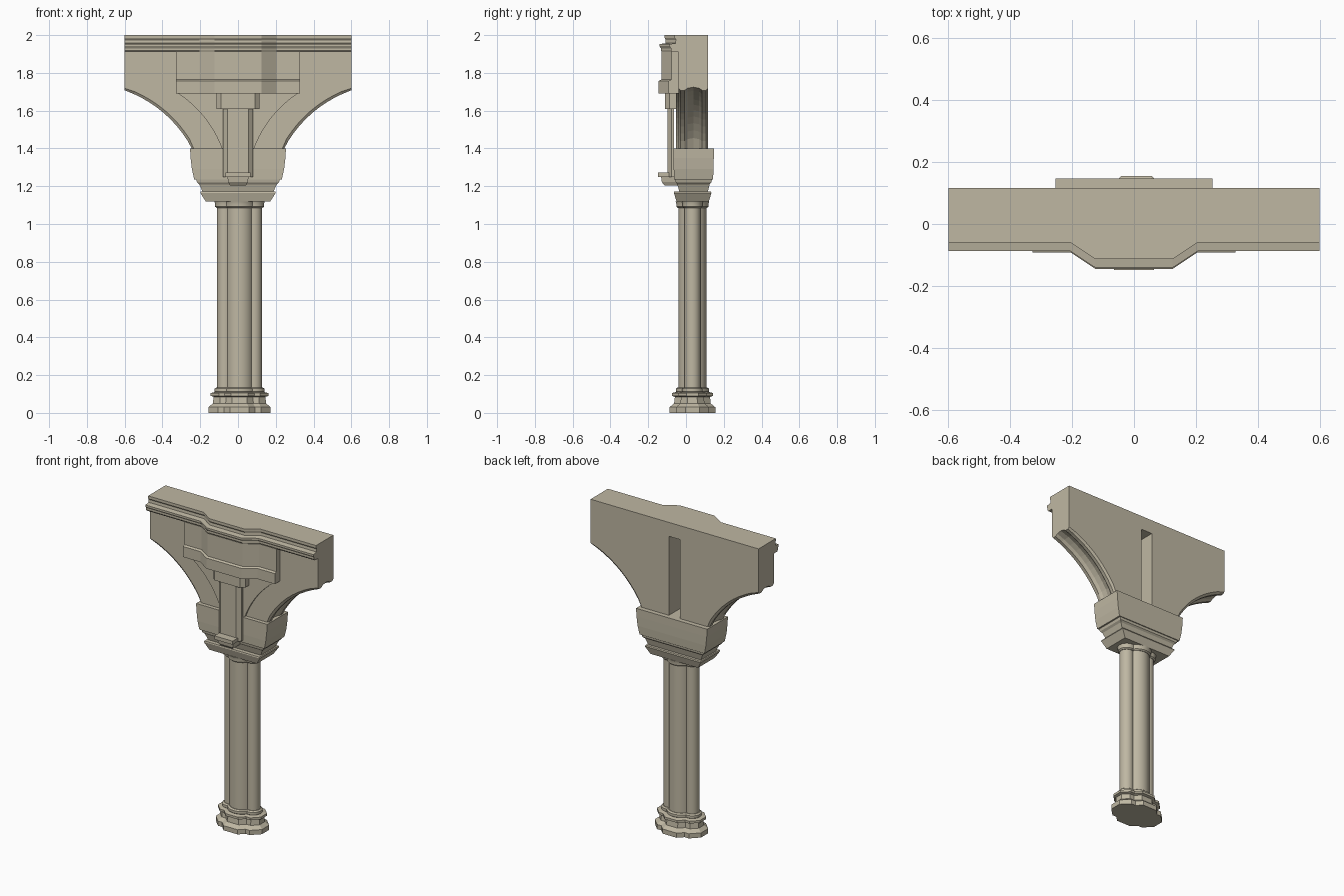
import bpy, bmesh, math
from mathutils import Vector

if "Cube" in bpy.data.objects:
    bpy.data.objects.remove(bpy.data.objects["Cube"])

stone = bpy.data.materials.new("warm stone")
stone.diffuse_color = (0.52, 0.475, 0.365, 1)
stone.use_nodes = True
stone.node_tree.nodes["Principled BSDF"].inputs["Base Color"].default_value = stone.diffuse_color


def loft(name, loops, mirror=False, smooth=False):
    """Skin a stack of equal-length closed loops and cap both ends."""
    bm = bmesh.new()
    rows = [[bm.verts.new(p) for p in lp] for lp in loops]
    n = len(rows[0])
    for a, b in zip(rows, rows[1:]):
        for i in range(n):
            j = (i + 1) % n
            bm.faces.new((a[i], a[j], b[j], b[i]))
    bm.faces.new(rows[0])
    bm.faces.new(rows[-1])
    bmesh.ops.recalc_face_normals(bm, faces=bm.faces[:])
    me = bpy.data.meshes.new(name)
    bm.to_mesh(me)
    bm.free()
    me.materials.append(stone)
    ob = bpy.data.objects.new(name, me)
    bpy.context.collection.objects.link(ob)
    if mirror:
        ob.modifiers.new("mirror", 'MIRROR')
    if smooth:
        bpy.ops.object.select_all(action='DESELECT')
        ob.select_set(True)
        bpy.context.view_layer.objects.active = ob
        bpy.ops.object.shade_smooth_by_angle(angle=math.radians(32))
    return ob


def tiers(name, levels):
    """Stacked rectangles: (z, half width, front y, back y), centred on x = 0."""
    return loft(name, [[(-h, f, z), (h, f, z), (h, b, z), (-h, b, z)]
                       for z, h, f, b in levels])


def lathe(name, x, y, radius, profile, sides, smooth):
    """Profile of (z, offset added to radius)."""
    loops = []
    k = 1 / math.cos(math.pi / sides) if sides < 12 else 1
    for z, o in profile:
        r = (radius + o) * k
        angs = [2 * math.pi * (i + 0.5) / sides for i in range(sides)]
        loops.append([(x + r * math.cos(a), y + r * math.sin(a), z) for a in angs])
    return loft(name, loops, smooth=smooth)


def stepped(name, half, back, levels):
    """Moulding that follows the canted plan of the wall head: (z, projection)."""
    loops = []
    for z, o in levels:
        s, m = -0.06 - o, -0.113 - o
        loops.append([(-half, s, z), (-0.205, s, z), (-0.125, m, z), (0.125, m, z),
                      (0.205, s, z), (half, s, z), (half, back, z), (-half, back, z)])
    return loft(name, loops)


def arc(a, b, sag, shift=0, n=10):
    """Shallow curve in x,z from a to b, bowed and shifted up towards the middle."""
    a, b = Vector(a), Vector(b)
    d = (a - b).normalized()
    nrm = Vector((-d.y, d.x))
    return [a.lerp(b, i / n) + nrm * (shift + 4 * sag * (i / n) * (1 - i / n))
            for i in range(n + 1)]


# Clustered column: one thick shaft and two thin side shafts
CX, CY = 0.008, 0.034
shaft = [(0.12, 0), (1.1, 0)]
base = [(0, 0.046), (0.03, 0.046), (0.05, 0.022), (0.085, 0.018), (0.09, 0.034),
        (0.105, 0.034), (0.11, 0.014)]
base_ring = [(0.105, 0.008), (0.112, 0.013), (0.128, 0.013), (0.135, 0.004)]
neck_ring = [(1.085, 0.003), (1.092, 0.011), (1.108, 0.011), (1.12, 0.015)]
for label, dx, r in (("centre", 0, 0.075), ("left", -0.077, 0.042), ("right", 0.077, 0.042)):
    lathe(label + "_shaft", CX + dx, CY, r, shaft, 32, True)
    lathe(label + "_base", CX + dx, CY, r, base, 8, False)
    lathe(label + "_base_ring", CX + dx, CY, r, base_ring, 24, True)
    lathe(label + "_neck_ring", CX + dx, CY, r, neck_ring, 24, True)

# Capital and springing block
tiers("abacus", [(1.118, 0.17, -0.05, 0.12), (1.165, 0.2, -0.064, 0.135),
                 (1.172, 0.197, -0.062, 0.132)])
tiers("capital_taper", [(1.17, 0.187, -0.035, 0.115), (1.21, 0.205, -0.046, 0.125),
                        (1.22, 0.217, -0.054, 0.135), (1.236, 0.222, -0.057, 0.137)])
tiers("springing_block", [(1.236, 0.232, -0.063, 0.143), (1.29, 0.244, -0.065, 0.146),
                          (1.35, 0.251, -0.065, 0.147), (1.4, 0.254, -0.065, 0.147)])

# Arched wall halves with a moulded underside and a slot between them
sections = [(-0.04, 0.014), (-0.03, 0), (-0.008, 0), (0.008, 0.014), (0.04, 0.022),
            (0.07, 0.014), (0.085, 0), (0.107, 0), (0.117, 0.014)]
wall = []
for y, d in sections:
    pts = arc((0.6, 1.708), (0.24, 1.395), 0.045, d)
    pts[0].x = 0.6
    pts[-1].y = 1.39
    wall.append([(p.x, y, p.y) for p in pts] +
                [(0.04, y, 1.39), (0.04, y, 1.91), (0.6, y, 1.91)])
loft("arch_wall", wall, mirror=True)

# Raised curved bracket plate behind the pilaster
curve = arc((0.315, 1.69), (0.083, 1.395), 0.03)
loft("bracket_plate", [[(p.x, y, p.y) for p in curve] + [(0, y, 1.395), (0, y, 1.69)]
                       for y in (-0.052, -0.035)], mirror=True)

# Wall head with cornice, and the frieze panel below it
stepped("cornice", 0.6, 0.117, [(1.91, 0.014), (1.918, 0.02), (1.93, 0.02), (1.942, 0.028),
                                (1.952, 0.028), (1.957, -0.004), (1.975, -0.006),
                                (1.985, 0), (2.0, 0)])
stepped("frieze_panel", 0.328, -0.03, [(1.69, 0.032), (1.758, 0.032), (1.765, 0.018),
                                       (1.912, 0.018)])


# Pilaster with canted sides, its cap, shelf and corbel
def canted(name, inner, outer, front, mid, back, z0, z1):
    return loft(name, [[(-inner, front, z), (inner, front, z), (outer, mid, z),
                        (outer, back, z), (-outer, back, z), (-inner, front, z)][:5] +
                       [(-outer, mid, z)] for z in (z0, z1)])


canted("pilaster", 0.056, 0.08, -0.098, -0.078, -0.064, 1.25, 1.612)
canted("pilaster_cap", 0.09, 0.115, -0.11, -0.088, -0.04, 1.61, 1.692)
tiers("shelf", [(1.25, 0.065, -0.148, -0.06), (1.273, 0.065, -0.148, -0.06)])
tiers("corbel", [(1.205, 0.043, -0.115, -0.04), (1.222, 0.052, -0.128, -0.04),
                 (1.251, 0.056, -0.132, -0.04)])
